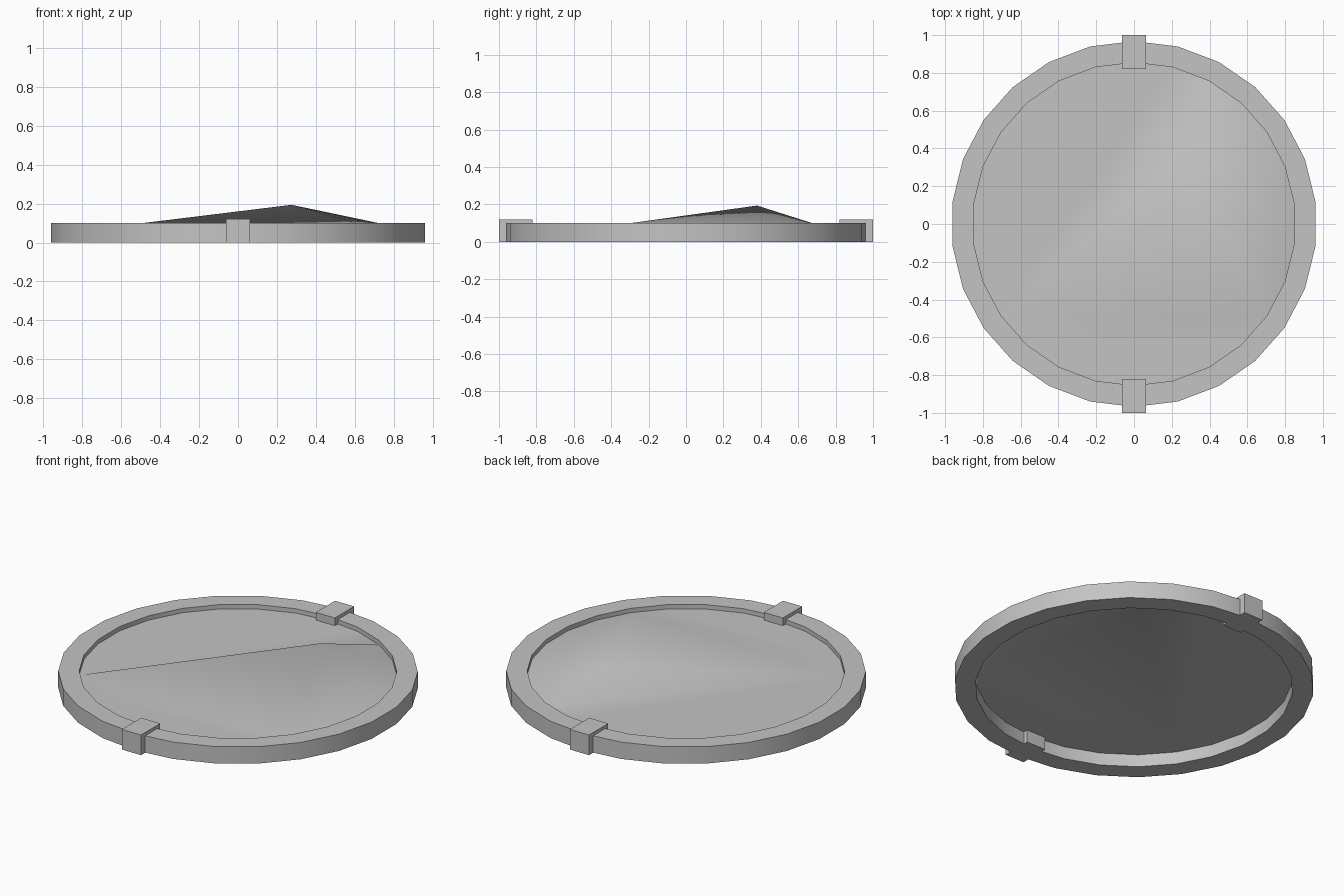
import bpy, bmesh, math
from math import cos, sin, pi

cube = bpy.data.objects.get("Cube")
if cube:
    bpy.data.objects.remove(cube, do_unlink=True)

SIDES = 26
OUTER, INNER = 0.968, 0.855
RIM_TOP, SHEET_Z = 0.1, 0.074

grey = bpy.data.materials.new("plain_grey")
grey.use_nodes = True
colour = (0.55, 0.55, 0.55, 1)
grey.diffuse_color = colour
grey.node_tree.nodes["Principled BSDF"].inputs["Base Color"].default_value = colour


def finish(name, bm, smooth_angle=None):
    mesh = bpy.data.meshes.new(name)
    bm.to_mesh(mesh)
    bm.free()
    mesh.materials.append(grey)
    obj = bpy.data.objects.new(name, mesh)
    bpy.context.collection.objects.link(obj)
    if smooth_angle:
        bpy.ops.object.select_all(action='DESELECT')
        obj.select_set(True)
        bpy.context.view_layer.objects.active = obj
        bpy.ops.object.shade_smooth_by_angle(angle=math.radians(smooth_angle))
    return obj


def circle(bm, radius, z):
    # Corner 0 points to the back, then they run counter-clockwise
    angles = [pi / 2 + 2 * pi * i / SIDES for i in range(SIDES)]
    return [bm.verts.new((radius * cos(a), radius * sin(a), z)) for a in angles]


# Rim: rectangular section swept around the circle
bm = bmesh.new()
loops = [circle(bm, r, z) for r, z in
         ((OUTER, 0), (OUTER, RIM_TOP), (INNER, RIM_TOP), (INNER, 0))]
for a, b in zip(loops, loops[1:] + loops[:1]):
    for i in range(SIDES):
        j = (i + 1) % SIDES
        bm.faces.new((a[i], a[j], b[j], b[i]))
bmesh.ops.recalc_face_normals(bm, faces=bm.faces)
finish("rim", bm, 30)

# Sheet: flat front and back segments with a lopsided peak between them
bm = bmesh.new()
edge = circle(bm, INNER, SHEET_Z)
peak = bm.verts.new((0.275, 0.38, 0.194))
ridge_left, fan_start, fan_end = 9, 17, 24
bm.faces.new([edge[i % SIDES] for i in range(fan_end, SIDES + ridge_left + 1)])
bm.faces.new(edge[ridge_left:fan_start + 1])
bm.faces.new((edge[ridge_left], edge[fan_start], peak))
bm.faces.new((edge[fan_end], edge[ridge_left], peak))
for i in range(fan_start, fan_end):
    bm.faces.new((edge[i], edge[i + 1], peak))
finish("sheet", bm, 60)

# Clips at the front and back of the rim
for name, side in (("front_clip", -1), ("back_clip", 1)):
    bm = bmesh.new()
    bmesh.ops.create_cube(bm, size=1)
    bmesh.ops.scale(bm, vec=(0.125, 0.18, 0.12), verts=bm.verts)
    bmesh.ops.translate(bm, vec=(0, side * 0.91, 0.06), verts=bm.verts)
    finish(name, bm)
